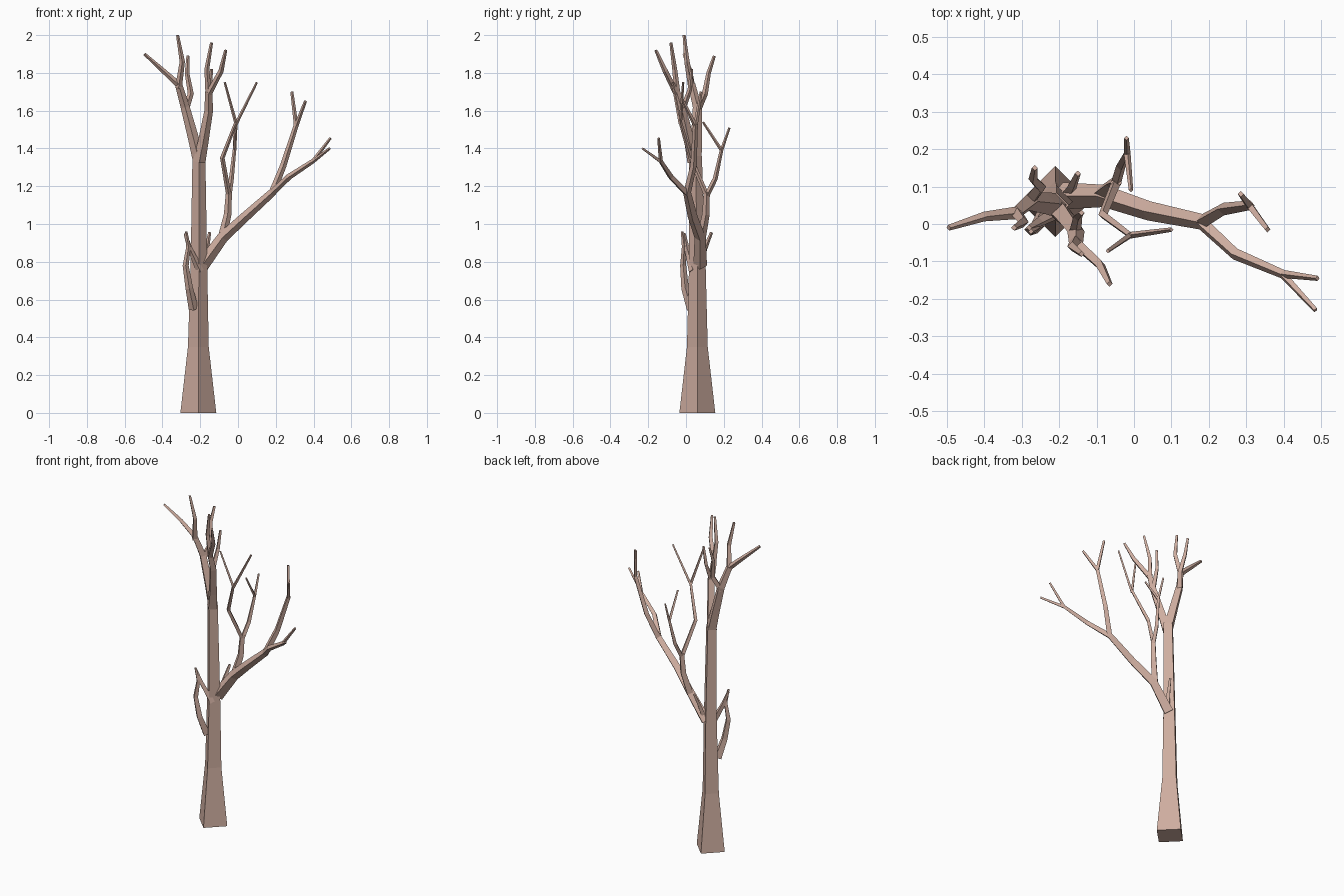
import bpy, bmesh
from mathutils import Vector

bark = bpy.data.materials.new("bark")
bark.diffuse_color = (0.62, 0.42, 0.35, 1)


def limb(name, *rings):
    """Four-sided tapering tube through rings of (x, y, z, radius)."""
    bm = bmesh.new()
    pts = [Vector(r[:3]) for r in rings]
    loops = []
    for i, p in enumerate(pts):
        t = Vector((0, 0, 0))
        if i > 0:
            t += (p - pts[i - 1]).normalized()
        if i < len(pts) - 1:
            t += (pts[i + 1] - p).normalized()
        t.normalize()
        if name == "trunk":
            t = Vector((0, 0, 1))
        u = Vector((0, 1, 0))
        u = (u - t * u.dot(t)).normalized()
        v = t.cross(u)
        r = rings[i][3]
        loops.append([bm.verts.new(p + d * r) for d in (u, v, -u, -v)])
    for a, b in zip(loops, loops[1:]):
        for k in range(4):
            n = (k + 1) % 4
            bm.faces.new((a[k], a[n], b[n], b[k]))
    bm.faces.new(loops[0][::-1])
    bm.faces.new(loops[-1])
    bmesh.ops.recalc_face_normals(bm, faces=bm.faces[:])
    me = bpy.data.meshes.new(name)
    bm.to_mesh(me)
    bm.free()
    me.materials.append(bark)
    ob = bpy.data.objects.new(name, me)
    bpy.context.collection.objects.link(ob)


# Trunk
limb("trunk", (-.21, .06, 0, .095), (-.21, .06, .35, .055),
     (-.207, .06, .78, .044), (-.207, .05, 1.36, .034))

# Crown, left side
limb("crown_left", (-.205, .05, 1.33, .033), (-.235, .055, 1.45, .029),
     (-.28, .06, 1.62, .024), (-.315, .03, 1.74, .019))
limb("crown_left_outer_twig", (-.312, .03, 1.735, .017), (-.40, .02, 1.815, .013), (-.495, -.01, 1.9, .008))
limb("crown_left_top_twig", (-.315, .03, 1.72, .018), (-.295, .005, 1.86, .014), (-.32, -.01, 2.0, .008))
limb("crown_left_back_twig", (-.28, .06, 1.6, .019), (-.25, .10, 1.69, .016),
     (-.27, .12, 1.8, .012), (-.265, .15, 1.89, .008))

# Crown, right side
limb("crown_right", (-.205, .04, 1.33, .033), (-.185, .02, 1.43, .028),
     (-.155, -.02, 1.6, .023), (-.155, -.05, 1.7, .019))
limb("crown_right_top_twig", (-.155, -.045, 1.68, .017), (-.165, -.06, 1.82, .013), (-.14, -.08, 1.96, .008))
limb("crown_right_front_twig", (-.155, -.05, 1.69, .017), (-.09, -.11, 1.81, .014), (-.065, -.16, 1.92, .008))
limb("crown_right_back_twig", (-.157, -.02, 1.6, .016), (-.15, .02, 1.71, .012), (-.14, .03, 1.82, .008))

# Large side bough and its forks
limb("side_bough", (-.19, .075, .78, .036), (-.08, .075, .93, .03),
     (.04, .035, 1.04, .026), (.185, .005, 1.17, .021))
limb("bough_front_fork", (.175, .008, 1.16, .019), (.27, -.08, 1.25, .016), (.40, -.135, 1.335, .012))
limb("bough_front_twig_a", (.395, -.133, 1.33, .011), (.49, -.145, 1.455, .007))
limb("bough_front_twig_b", (.395, -.133, 1.33, .011), (.485, -.23, 1.40, .007))
limb("bough_back_fork", (.18, .005, 1.16, .02), (.24, .04, 1.31, .017), (.31, .05, 1.53, .013))
limb("bough_back_twig_a", (.308, .05, 1.52, .012), (.285, .08, 1.70, .008))
limb("bough_back_twig_b", (.308, .05, 1.52, .012), (.357, -.015, 1.65, .008))

# Upright shoot from the bough
limb("shoot", (-.085, .08, .92, .024), (-.055, .105, 1.05, .02), (-.048, .11, 1.17, .016))
limb("shoot_front", (-.048, .11, 1.15, .014), (-.083, .025, 1.35, .012), (-.01, -.03, 1.54, .009))
limb("shoot_front_twig_a", (-.01, -.03, 1.53, .009), (-.07, -.072, 1.75, .006))
limb("shoot_front_twig_b", (-.01, -.03, 1.53, .009), (.10, -.015, 1.75, .006))
limb("shoot_back", (-.048, .11, 1.15, .014), (-.035, .155, 1.24, .013), (-.018, .19, 1.4, .009))
limb("shoot_back_twig_a", (-.018, .188, 1.39, .009), (-.02, .23, 1.51, .006))
limb("shoot_back_twig_b", (-.018, .188, 1.39, .009), (-.008, .09, 1.54, .006))

# Small low branches on the trunk
limb("low_branch", (-.235, .03, .55, .026), (-.258, -.005, .66, .02),
     (-.277, -.015, .78, .016), (-.262, -.01, .88, .012), (-.275, -.02, .96, .007))
limb("low_left_twig", (-.20, .035, .75, .02), (-.255, .005, .87, .014), (-.28, -.01, .95, .008))
limb("low_back_twig", (-.18, .075, .79, .018), (-.165, .10, .87, .013), (-.15, .135, .955, .008))
